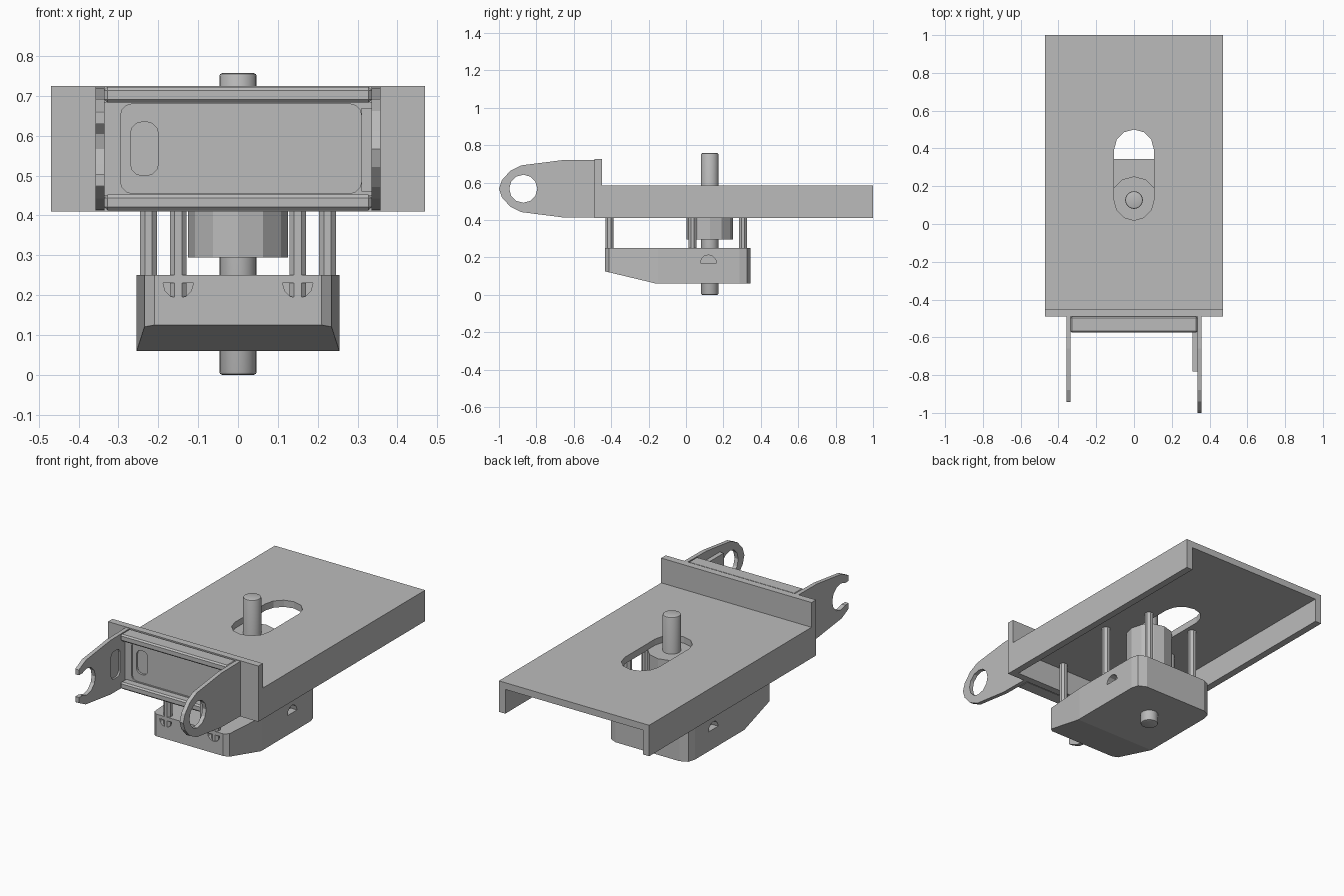
import bpy, bmesh, math
from mathutils import Vector

old = bpy.data.objects.get("Cube")
if old:
    bpy.data.objects.remove(old, do_unlink=True)

grey = bpy.data.materials.new("light grey metal")
grey.use_nodes = True
colour = (0.5, 0.5, 0.5, 1)
grey.diffuse_color = colour
grey.node_tree.nodes["Principled BSDF"].inputs["Base Color"].default_value = colour


def prism(name, pts, axis, lo, hi):
    """Extrude a 2D outline along an axis."""
    place = {"X": lambda a, b, t: (t, a, b),
             "Y": lambda a, b, t: (a, t, b),
             "Z": lambda a, b, t: (a, b, t)}[axis]
    bm = bmesh.new()
    rings = [[bm.verts.new(place(a, b, t)) for a, b in pts] for t in (lo, hi)]
    n = len(pts)
    for ring in rings:
        bm.faces.new(ring)
    for i in range(n):
        j = (i + 1) % n
        bm.faces.new((rings[0][i], rings[0][j], rings[1][j], rings[1][i]))
    bmesh.ops.recalc_face_normals(bm, faces=bm.faces)
    mesh = bpy.data.meshes.new(name)
    bm.to_mesh(mesh)
    bm.free()
    mesh.materials.append(grey)
    ob = bpy.data.objects.new(name, mesh)
    bpy.context.collection.objects.link(ob)
    return ob


def rect(a0, a1, b0, b1):
    return [(a0, b0), (a1, b0), (a1, b1), (a0, b1)]


def round_rect(a0, a1, b0, b1, r, steps=3):
    pts = []
    corners = [(a1 - r, b1 - r), (a0 + r, b1 - r), (a0 + r, b0 + r), (a1 - r, b0 + r)]
    for q, (a, b) in enumerate(corners):
        for s in range(steps + 1):
            t = math.pi / 2 * (q + s / steps)
            p = (a + r * math.cos(t), b + r * math.sin(t))
            if not pts or math.dist(p, pts[-1]) > 1e-5:
                pts.append(p)
    if math.dist(pts[0], pts[-1]) < 1e-5:
        pts.pop()
    return pts


def arc(a, b, r, n, start=0.0, sweep=2 * math.pi):
    return [(a + r * math.cos(start + sweep * i / n),
             b + r * math.sin(start + sweep * i / n)) for i in range(n)]


def apply(ob, mod):
    bpy.ops.object.select_all(action="DESELECT")
    bpy.context.view_layer.objects.active = ob
    ob.select_set(True)
    bpy.ops.object.modifier_apply(modifier=mod.name)


def cut(ob, cutter):
    mod = ob.modifiers.new("cut", "BOOLEAN")
    mod.operation = "DIFFERENCE"
    mod.solver = "EXACT"
    mod.object = cutter
    apply(ob, mod)
    bpy.data.objects.remove(cutter, do_unlink=True)


def bevel(ob, width, segments=1):
    mod = ob.modifiers.new("bevel", "BEVEL")
    mod.width = width
    mod.segments = segments
    mod.limit_method = "ANGLE"
    mod.angle_limit = math.radians(50)
    apply(ob, mod)


def smooth(ob):
    bpy.ops.object.select_all(action="DESELECT")
    bpy.context.view_layer.objects.active = ob
    ob.select_set(True)
    bpy.ops.object.shade_smooth_by_angle(angle=math.radians(35))


# Channel-shaped deck, open at the back, with a long slot
deck = prism("deck", [(-0.47, 0.41), (-0.43, 0.41), (-0.43, 0.547), (0.43, 0.547),
                      (0.43, 0.41), (0.47, 0.41), (0.47, 0.585), (-0.47, 0.585)],
             "Y", -0.45, 1.0)
cut(deck, prism("slot_cutter", round_rect(-0.105, 0.105, 0.02, 0.5, 0.105), "Z", 0.5, 0.65))
prism("front_plate", rect(-0.47, 0.47, 0.41, 0.725), "Y", -0.49, -0.45)

# Channel frame between the arms, with a recessed panel
panel = prism("frame_panel", rect(-0.336, 0.336, 0.45, 0.685), "Y", -0.53, -0.49)
cut(panel, prism("recess_cutter", round_rect(-0.295, 0.31, 0.455, 0.68, 0.03), "Y", -0.6, -0.522))
cut(panel, prism("hole_cutter", round_rect(-0.27, -0.2, 0.5, 0.635, 0.03), "Y", -0.6, -0.51))
for name, z0, z1 in (("frame_top_bar", 0.683, 0.722), ("frame_bottom_bar", 0.413, 0.452)):
    bevel(prism(name, rect(-0.336, 0.336, z0, z1), "Y", -0.575, -0.49), 0.008)

# Arms: closed eye on the left, open hook on the right
half = [(-0.49, 0.155), (-0.66, 0.153), (-0.88, 0.125), (-0.94, 0.095), (-0.985, 0.045)]
outline = ([(y, 0.567 + d) for y, d in half] + [(-1.0, 0.567)]
           + [(y, 0.567 - d) for y, d in reversed(half)])
left_arm = prism("left_arm", outline, "X", 0.335, 0.358)
right_arm = prism("right_arm", outline, "X", -0.358, -0.335)
for arm, side in ((left_arm, 1), (right_arm, -1)):
    lo, hi = sorted((side * 0.3, side * 0.4))
    cut(arm, prism("eye_cutter", arc(-0.87, 0.567, 0.075, 12), "X", lo, hi))
cut(right_arm, prism("mouth_cutter", rect(-1.1, -0.88, 0.504, 0.63), "X", -0.4, -0.3))
cut(right_arm, prism("tip_cutter", rect(-1.1, -0.942, 0.3, 0.8), "X", -0.4, -0.3))
cut(right_arm, prism("pocket_cutter", round_rect(-0.655, -0.575, 0.49, 0.645, 0.025),
                     "X", -0.345, -0.3))
prism("arm_tab", rect(-0.78, -0.53, 0.46, 0.67), "X", 0.31, 0.336)

# Lower block: plan outline, sloped underside at the front
side_pts = [(0.21, -0.432), (0.235, -0.412), (0.255, -0.15), (0.255, 0.285),
            (0.243, 0.325), (0.2, 0.345)]
plan = side_pts + [(-x, y) for x, y in reversed(side_pts)]
block = prism("lower_block", plan, "Z", 0.06, 0.25)
bm = bmesh.new()
bm.from_mesh(block.data)
cutting = bmesh.ops.bisect_plane(bm, geom=bm.verts[:] + bm.edges[:] + bm.faces[:],
                                 plane_co=Vector((0, -0.16, 0.06)),
                                 plane_no=Vector((0, -0.065, -0.272)), clear_outer=True)
bmesh.ops.holes_fill(bm, edges=[e for e in bm.edges if e.is_boundary])
bmesh.ops.recalc_face_normals(bm, faces=bm.faces)
bm.to_mesh(block.data)
bm.free()

# Half-round pockets in the block's front and sides
for s in (-1, 1):
    cup = arc(s * 0.15, 0.23, 0.038, 6, math.pi, math.pi) + [(s * 0.15 + 0.038, 0.23)]
    cut(block, prism("front_pocket_cutter", cup, "Y", -0.5, -0.395))
    dome = arc(0.12, 0.17, 0.043, 6, 0, math.pi) + [(0.077, 0.17)]
    lo, hi = sorted((s * 0.215, s * 0.3))
    cut(block, prism("side_pocket_cutter", dome, "X", lo, hi))

# Six posts joining block and deck
for x, y, label in ((0.15, -0.41, "front"), (0.225, 0.035, "middle"), (0.15, 0.305, "rear")):
    for s, hand in ((1, "left"), (-1, "right")):
        prism(f"{label}_{hand}_post", arc(s * x, y, 0.023, 8, math.pi / 8), "Z", 0.19, 0.55)

# Hub and vertical pin
prism("hub", arc(0, 0.127, 0.125, 12), "Z", 0.295, 0.55)
pin = prism("pin", arc(0, 0.127, 0.047, 20), "Z", 0.0, 0.757)
bevel(pin, 0.007, 2)
smooth(pin)
